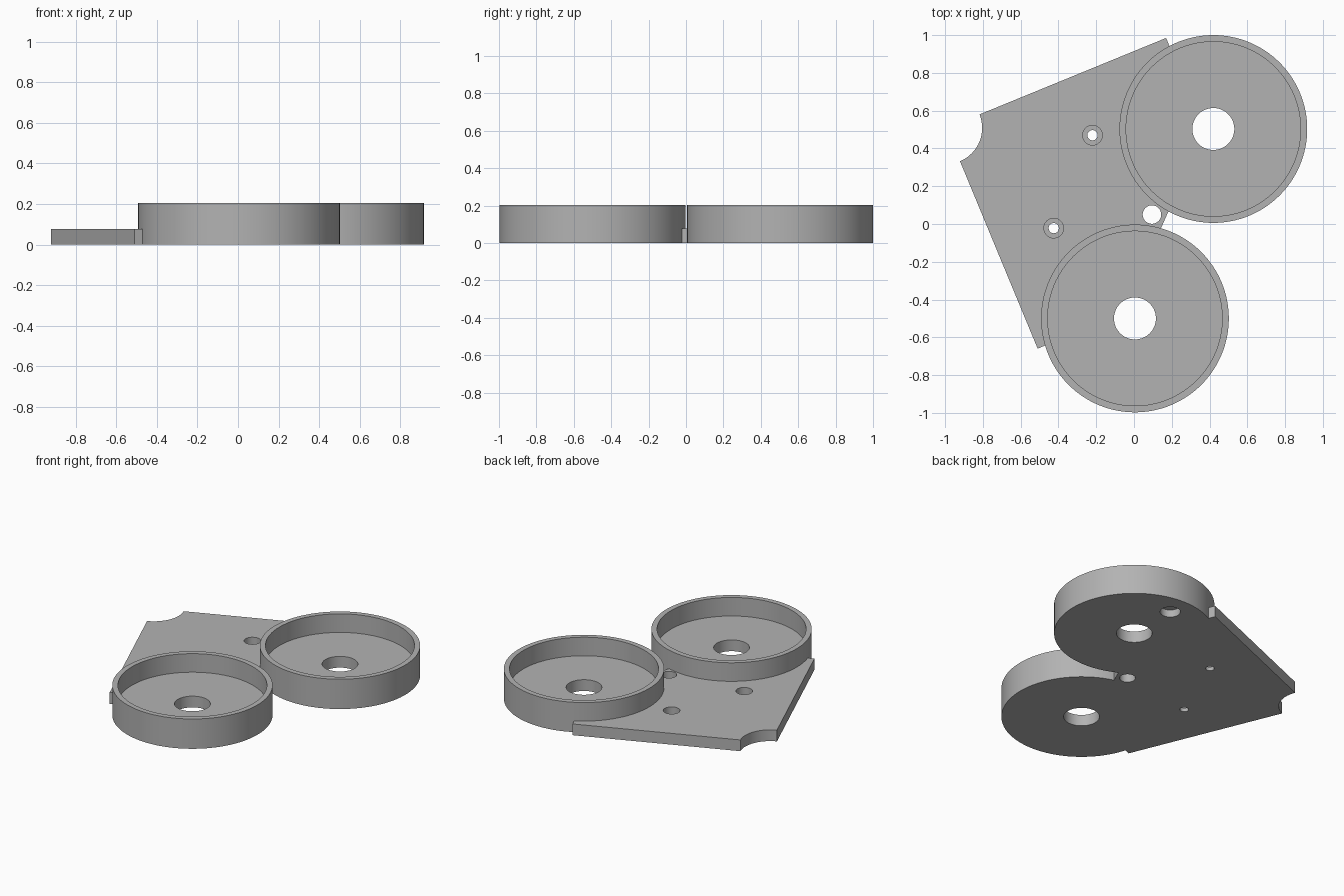
import bpy
from mathutils import Vector

if "Cube" in bpy.data.objects:
    bpy.data.objects.remove(bpy.data.objects["Cube"], do_unlink=True)

HEIGHT, FLOOR = 0.204, 0.077
CUPS = [Vector((0.005, -0.5)), Vector((0.42, 0.503))]
CUP_R, BORE_R, HUB_R = 0.497, 0.462, 0.111

grey = bpy.data.materials.new("plain_grey")
grey.use_nodes = True
colour = (0.45, 0.45, 0.45, 1)
grey.diffuse_color = colour
grey.node_tree.nodes["Principled BSDF"].inputs["Base Color"].default_value = colour


def cylinder(name, centre, radius, z0, z1, sides=96):
    bpy.ops.mesh.primitive_cylinder_add(
        vertices=sides, radius=radius, depth=z1 - z0,
        location=(centre[0], centre[1], (z0 + z1) / 2))
    obj = bpy.context.object
    obj.name = name
    return obj


def prism(name, outline, z0, z1):
    n = len(outline)
    verts = [(x, y, z) for z in (z0, z1) for x, y in outline]
    faces = [list(range(n))[::-1], list(range(n, 2 * n))]
    faces += [(i, (i + 1) % n, n + (i + 1) % n, n + i) for i in range(n)]
    mesh = bpy.data.meshes.new(name)
    mesh.from_pydata(verts, [], faces)
    obj = bpy.data.objects.new(name, mesh)
    bpy.context.collection.objects.link(obj)
    return obj


def combine(target, other, operation):
    bpy.context.view_layer.objects.active = target
    mod = target.modifiers.new(operation, "BOOLEAN")
    mod.operation, mod.object, mod.solver = operation, other, "EXACT"
    bpy.ops.object.modifier_apply(modifier=mod.name)
    bpy.data.objects.remove(other, do_unlink=True)


# Flat mounting plate, running under both cups
corner = (-0.994, 0.508)
plate = prism("twin_cup_bracket", [
    corner, (-0.51, -0.66), (-0.3, -0.572), (0.05, -0.233),
    (0.285, 0.3), (0.3, 0.67), (0.17, 0.985)], 0, FLOOR)
# Plate outline must wind anticlockwise with its normals outward
plate.data.materials.append(grey)

# Solid drums joined to the plate
for c in CUPS:
    combine(plate, cylinder("drum", c, CUP_R, 0, HEIGHT, 128), "UNION")

# Cup hollows and their centre holes
for c in CUPS:
    combine(plate, cylinder("hollow", c, BORE_R, FLOOR, 0.5, 128), "DIFFERENCE")
    combine(plate, cylinder("hub_hole", c, HUB_R, -0.1, 0.5), "DIFFERENCE")

# Scooped corner, through hole and blind hole underneath
combine(plate, cylinder("scoop", corner, 0.19, -0.1, 0.5), "DIFFERENCE")
combine(plate, cylinder("round_hole", (0.095, 0.05), 0.049, -0.1, 0.5, 48), "DIFFERENCE")
combine(plate, cylinder("blind_hole", (0.42, 0.85), 0.063, -0.1, 0.05, 48), "DIFFERENCE")

# Counterbored screw holes
for c in [(-0.22, 0.47), (-0.425, -0.022)]:
    combine(plate, cylinder("counterbore", c, 0.052, 0.027, 0.5, 48), "DIFFERENCE")
    combine(plate, cylinder("screw_hole", c, 0.027, -0.1, 0.5, 48), "DIFFERENCE")

# One colour, with smooth walls and sharp rims
plate.data.materials.clear()
plate.data.materials.append(grey)
for face in plate.data.polygons:
    face.material_index = 0
bpy.ops.object.select_all(action="DESELECT")
plate.select_set(True)
bpy.context.view_layer.objects.active = plate
bpy.ops.object.shade_smooth_by_angle(angle=0.6)
